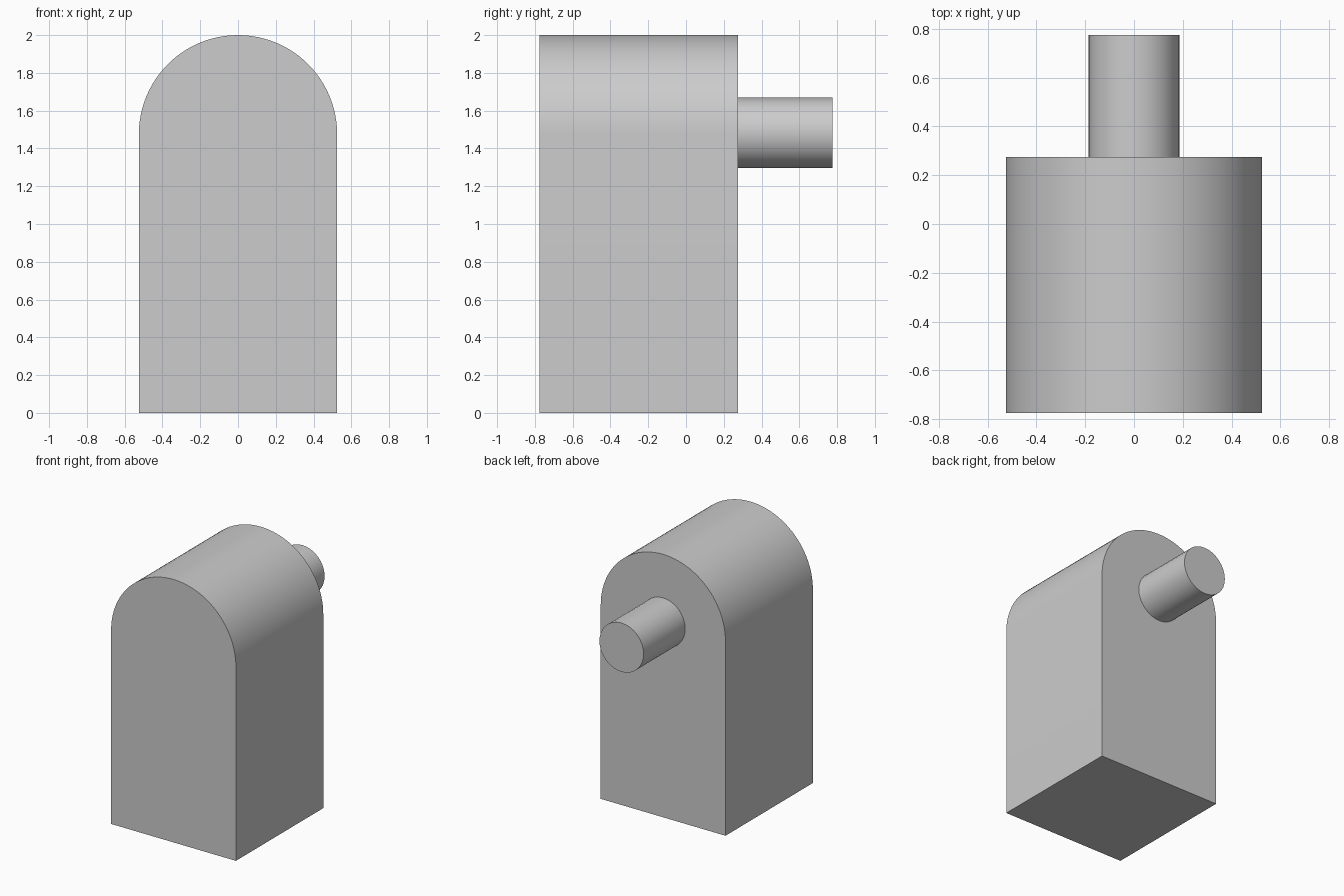
import bpy
import bmesh
import math
from mathutils import Matrix, Vector

cube = bpy.data.objects.get("Cube")
if cube:
    bpy.data.objects.remove(cube, do_unlink=True)

grey = bpy.data.materials.new("light_grey")
grey.use_nodes = True
colour = (0.604, 0.604, 0.604, 1)
grey.diffuse_color = colour
grey.node_tree.nodes["Principled BSDF"].inputs["Base Color"].default_value = colour

RADIUS, SPRING = 0.525, 1.475
FRONT, BACK, PEG_END = -0.775, 0.275, 0.775


def extrude_profile(name, profile, y0, y1):
    """Extrude a closed x-z outline along y."""
    bm = bmesh.new()
    face = bm.faces.new([bm.verts.new((x, y0, z)) for x, z in profile])
    result = bmesh.ops.extrude_face_region(bm, geom=[face], use_keep_orig=True)
    verts = [v for v in result["geom"] if isinstance(v, bmesh.types.BMVert)]
    bmesh.ops.translate(bm, verts=verts, vec=Vector((0, y1 - y0, 0)))
    bmesh.ops.recalc_face_normals(bm, faces=bm.faces)
    mesh = bpy.data.meshes.new(name)
    bm.to_mesh(mesh)
    bm.free()
    mesh.materials.append(grey)
    obj = bpy.data.objects.new(name, mesh)
    bpy.context.collection.objects.link(obj)
    bpy.ops.object.select_all(action="DESELECT")
    obj.select_set(True)
    bpy.context.view_layer.objects.active = obj
    bpy.ops.object.shade_smooth_by_angle(angle=math.radians(30))
    return obj


def arc(radius, z, sweep, steps):
    angles = [sweep * i / steps for i in range(steps + 1)]
    return [(radius * math.cos(a), z + radius * math.sin(a)) for a in angles]


# Block with a round-arched top
outline = [(-RADIUS, 0), (RADIUS, 0)] + arc(RADIUS, SPRING, math.pi, 48)
extrude_profile("arched_body", outline, FRONT, BACK)

# Round peg on the back
circle = arc(0.186, 1.483, 2 * math.pi, 32)[:-1]
extrude_profile("back_peg", circle, BACK, PEG_END)
